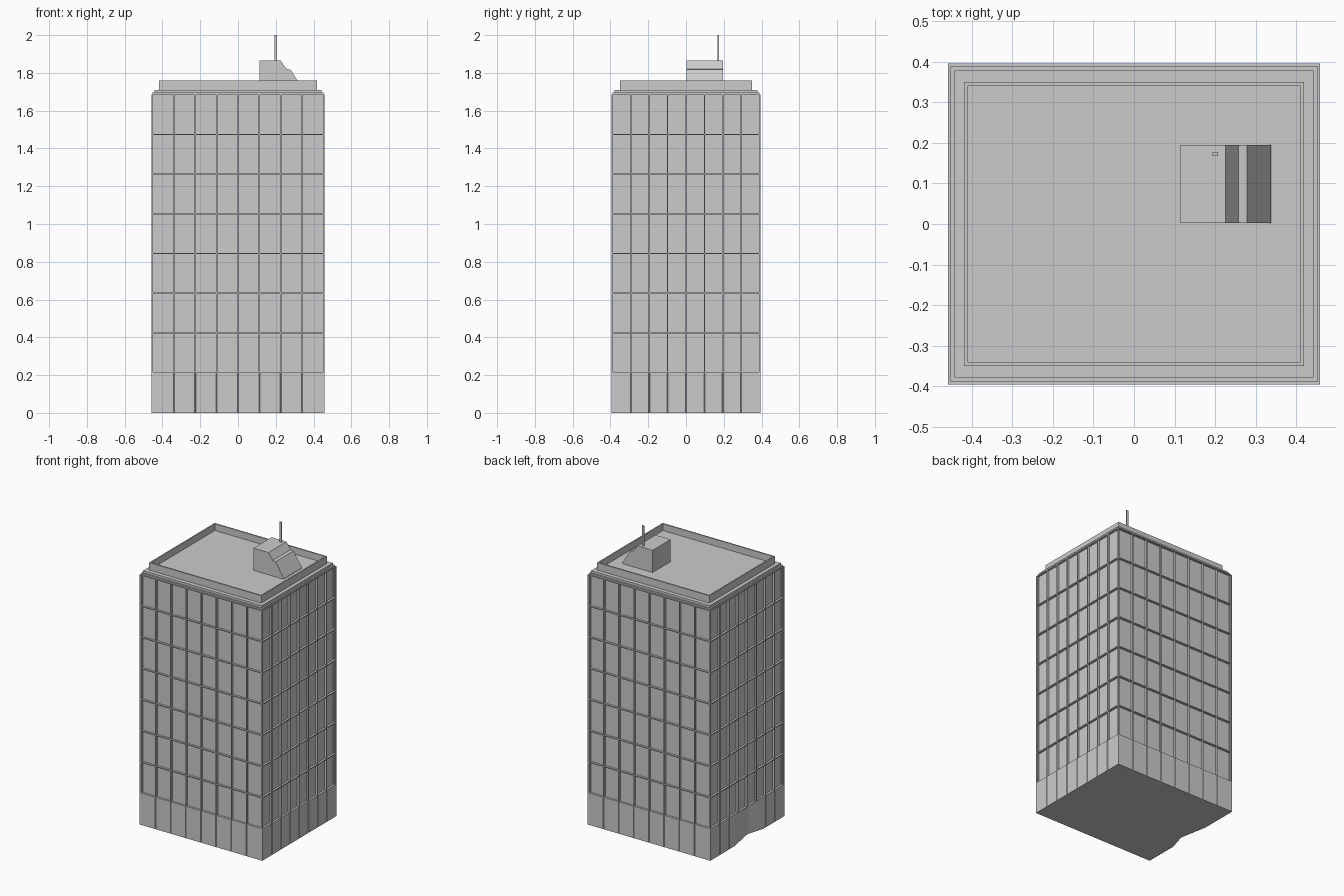
import bpy, bmesh
from mathutils import Vector

if "Cube" in bpy.data.objects:
    bpy.data.objects.remove(bpy.data.objects["Cube"])

HX, HY = 0.458, 0.395        # half footprint
Z0, Z1 = 0.212, 1.685        # window wall bottom and top
COLS, ROWS, EDGE = 8, 7, 0.006


def finish(bm, name, normals=True):
    if normals:
        bmesh.ops.remove_doubles(bm, verts=bm.verts, dist=1e-5)
        bmesh.ops.recalc_face_normals(bm, faces=bm.faces)
    me = bpy.data.meshes.new(name)
    bm.to_mesh(me)
    bm.free()
    ob = bpy.data.objects.new(name, me)
    bpy.context.collection.objects.link(ob)
    return ob


def extrude_outline(name, pts, offset, top=True):
    bm = bmesh.new()
    a = [bm.verts.new(p) for p in pts]
    b = [bm.verts.new(Vector(p) + Vector(offset)) for p in pts]
    bm.faces.new(a)
    if top:
        bm.faces.new(b)
    n = len(a)
    for i in range(n):
        bm.faces.new((a[i], a[(i + 1) % n], b[(i + 1) % n], b[i]))
    return finish(bm, name)


def breaks(h):
    p = 2 * (h - EDGE) / COLS
    return [-h] + [-h + EDGE + i * p for i in range(COLS + 1)] + [h]


# Four sides, counter-clockwise: (half width, outward distance, along, outward)
SIDES = [(HX, HY, Vector((1, 0, 0)), Vector((0, -1, 0))),
         (HY, HX, Vector((0, 1, 0)), Vector((1, 0, 0))),
         (HX, HY, Vector((-1, 0, 0)), Vector((0, 1, 0))),
         (HY, HX, Vector((0, -1, 0)), Vector((-1, 0, 0)))]

# Window walls: grid of cells, each inset and pushed back
bm = bmesh.new()
windows = []
zs = [Z0 + (Z1 - Z0) * j / ROWS for j in range(ROWS + 1)]
for h, d, along, out in SIDES:
    us = breaks(h)
    grid = [[bm.verts.new(along * u + out * d + Vector((0, 0, z))) for u in us] for z in zs]
    for j in range(ROWS):
        for i in range(len(us) - 1):
            f = bm.faces.new((grid[j][i], grid[j][i + 1], grid[j + 1][i + 1], grid[j + 1][i]))
            if 0 < i <= COLS:
                windows.append(f)
bm.normal_update()
bmesh.ops.inset_individual(bm, faces=windows, thickness=0.0045, depth=0)
bm.normal_update()
for f in bmesh.ops.extrude_discrete_faces(bm, faces=windows)["faces"]:
    n = f.normal.copy()
    ring = [v.co.copy() for v in f.verts]
    for v in f.verts:
        v.co -= n * 0.014
    inner = [v for v in f.verts]
    outer = [bm.verts.new(c) for c in ring]
    for k in range(4):
        bm.faces.new((outer[k], outer[(k + 1) % 4], inner[(k + 1) % 4], inner[k]))
# soffit under the window walls
bm.faces.new([bm.verts.new((x, y, Z0)) for x, y in ((-HX, -HY), (-HX, HY), (HX, HY), (HX, -HY))])
finish(bm, "window_walls", normals=False)

# Ground storey: fine grooves between bays, shallow recess on the left side
pts = []
for k, (h, d, along, out) in enumerate(SIDES):
    def add(u, depth):
        pts.append(along * u + out * (d - depth))
    add(-h, 0)
    for u in breaks(h)[2:-2]:
        if k == 3 and abs(u) < 0.19:
            if abs(u) < 0.01:
                for uu, dep in ((-0.14, 0), (0.05, 0.035), (0.07, 0.03), (0.17, 0)):
                    add(uu, dep)
            continue
        add(u - 0.003, 0)
        add(u, 0.004)
        add(u + 0.003, 0)
extrude_outline("ground_storey", pts, (0, 0, Z0), top=False)

# Cornice steps, parapet and sunken roof as one stepped stack of rectangles
bm = bmesh.new()
prev = None
for x, y, z in ((HX, HY, Z1), (0.453, 0.388, Z1), (0.453, 0.388, 1.695),
                (0.443, 0.378, 1.695), (0.443, 0.378, 1.71), (0.419, 0.35, 1.71),
                (0.419, 0.35, 1.76), (0.41, 0.34, 1.76), (0.41, 0.34, 1.715)):
    loop = [bm.verts.new(c) for c in ((-x, -y, z), (x, -y, z), (x, y, z), (-x, y, z))]
    if prev:
        for i in range(4):
            bm.faces.new((prev[i], prev[(i + 1) % 4], loop[(i + 1) % 4], loop[i]))
    prev = loop
bm.faces.new(prev)
finish(bm, "cornice_and_roof", normals=False)

# Rooftop plant room with stepped slope
profile = [(0.113, 1.715), (0.113, 1.865), (0.226, 1.865), (0.257, 1.82),
           (0.279, 1.817), (0.338, 1.722), (0.338, 1.715)]
extrude_outline("plant_room", [(x, 0.003, z) for x, z in profile], (0, 0.192, 0))

# Antenna mast
extrude_outline("mast", [(0.192, 0.168, 1.86), (0.207, 0.168, 1.86),
                         (0.207, 0.176, 1.86), (0.192, 0.176, 1.86)], (0, 0, 0.14))
